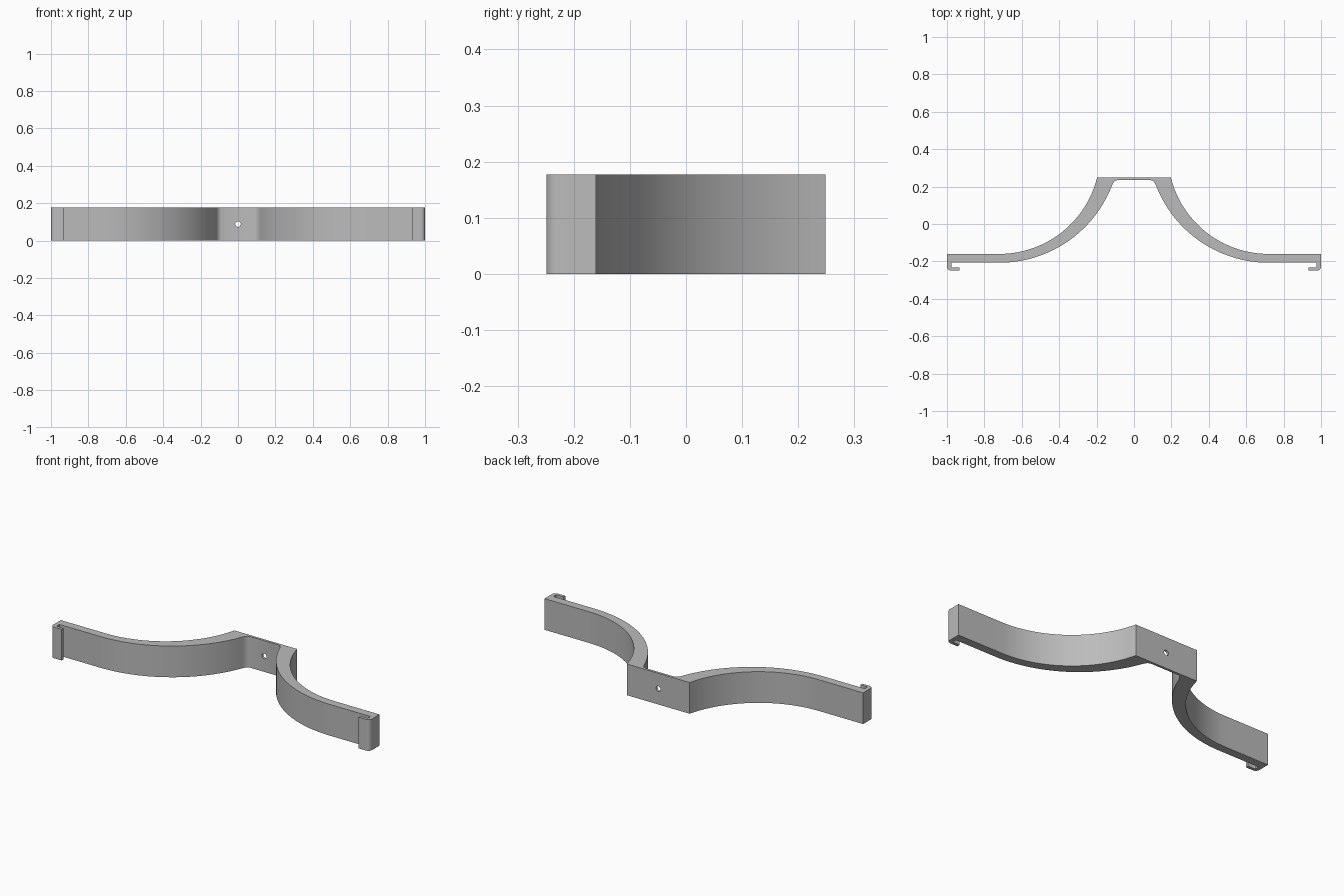
import bpy, bmesh
from math import cos, sin, pi, atan2, radians

if "Cube" in bpy.data.objects:
    bpy.data.objects.remove(bpy.data.objects["Cube"], do_unlink=True)

HEIGHT = 0.177
BEND_X = 0.72      # where the curved arms become straight

grey = bpy.data.materials.new("plain grey")
grey.use_nodes = True
grey.diffuse_color = (0.5, 0.5, 0.5, 1)
grey.node_tree.nodes["Principled BSDF"].inputs["Base Color"].default_value = (0.5, 0.5, 0.5, 1)


def arc(cx, cy, r, start, end, steps):
    """Points along a circular arc, angles in radians."""
    angles = [start + (end - start) * i / steps for i in range(steps + 1)]
    return [(cx + r * cos(a), cy + r * sin(a)) for a in angles]


def sweep_to_flat(x, y, flat_y, steps=28):
    """Arc from (x, y) that meets the line y = flat_y tangentially at BEND_X."""
    dx, dy = BEND_X - x, y - flat_y
    r = (dx * dx + dy * dy) / (2 * dy)
    cy = flat_y + r
    start = atan2(y - cy, x - BEND_X) % (2 * pi)
    return arc(BEND_X, cy, r, start, 1.5 * pi, steps)


# Half outline: back of the plate, arm, end hook, then back along the front
half = sweep_to_flat(0.197, 0.249, -0.16)
half += [(1.0, -0.16)]
half += arc(0.978, -0.227, 0.022, 0, -pi / 2, 6)
half += [(0.932, -0.249), (0.932, -0.232)]
half += arc(0.971, -0.226, 0.006, -pi / 2, 0, 3)
half += [(0.977, -0.207)]
half += sweep_to_flat(0.118, 0.205, -0.207)[::-1]
half += [(0.111, 0.22), (0.102, 0.23), (0.088, 0.235)]
outline = half + [(-x, y) for x, y in reversed(half)]

# Extruded bracket body
bm = bmesh.new()
base = bm.faces.new([bm.verts.new((x, y, 0)) for x, y in outline])
top = bmesh.ops.extrude_face_region(bm, geom=[base])["geom"]
bmesh.ops.translate(bm, vec=(0, 0, HEIGHT),
                    verts=[v for v in top if isinstance(v, bmesh.types.BMVert)])
bmesh.ops.recalc_face_normals(bm, faces=bm.faces)
mesh = bpy.data.meshes.new("bracket")
bm.to_mesh(mesh)
bm.free()
mesh.materials.append(grey)
bracket = bpy.data.objects.new("bracket", mesh)
bpy.context.collection.objects.link(bracket)

# Screw hole through the centre plate
bpy.ops.mesh.primitive_cylinder_add(vertices=24, radius=0.015, depth=0.2,
                                    location=(0, 0.24, HEIGHT / 2),
                                    rotation=(pi / 2, 0, 0))
cutter = bpy.context.object
cutter.name = "screw_hole_cutter"
cutter.hide_render = True
cutter.data.materials.append(grey)
hole = bracket.modifiers.new("screw hole", "BOOLEAN")
hole.operation = "DIFFERENCE"
hole.solver = "EXACT"
hole.object = cutter

bpy.ops.object.select_all(action="DESELECT")
bracket.select_set(True)
bpy.context.view_layer.objects.active = bracket
bpy.ops.object.modifier_apply(modifier=hole.name)
bpy.data.objects.remove(cutter, do_unlink=True)
bpy.ops.object.shade_smooth_by_angle(angle=radians(30))
